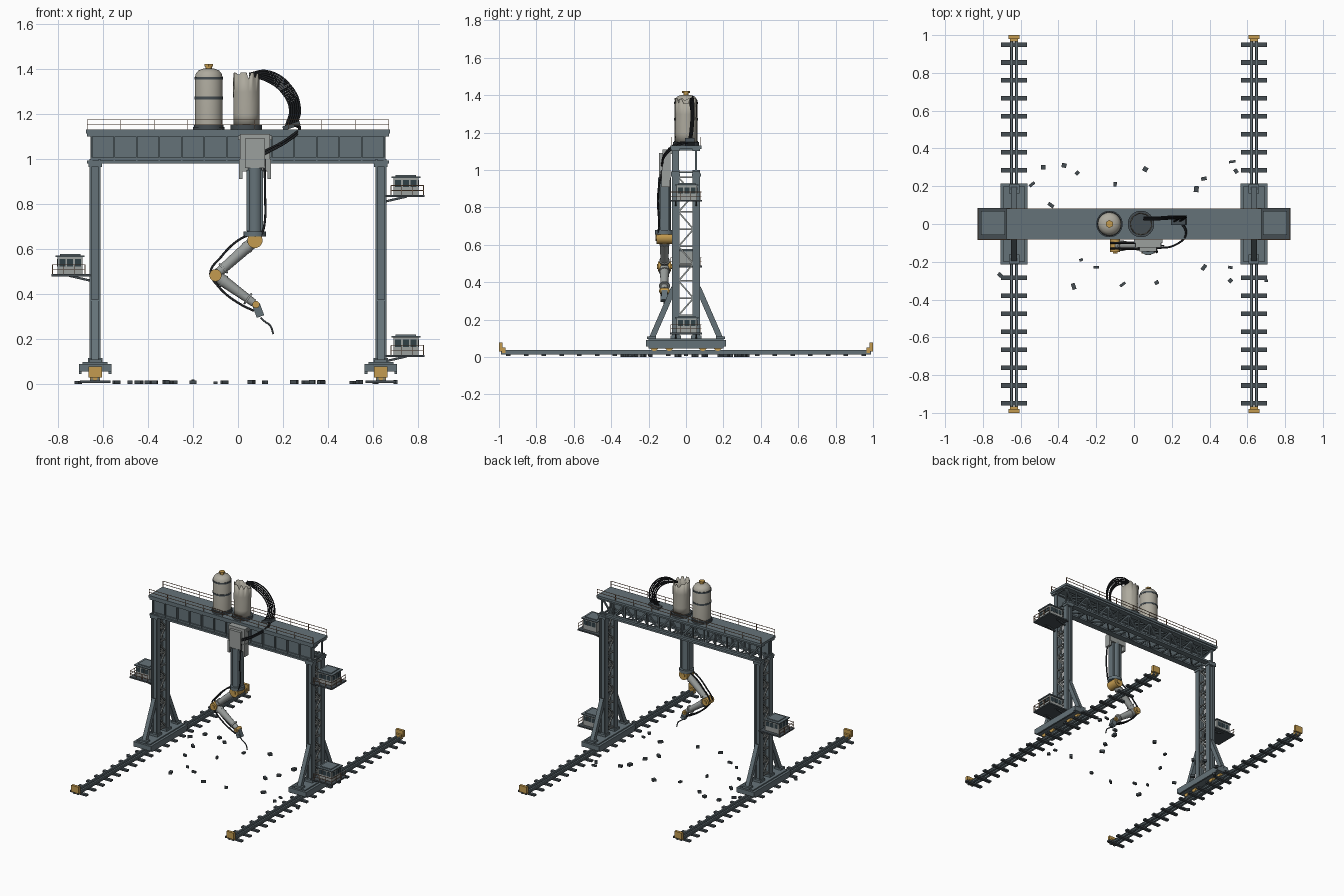
import bpy, bmesh, math, random
from mathutils import Vector, Matrix

if "Cube" in bpy.data.objects:
    bpy.data.objects.remove(bpy.data.objects["Cube"])
random.seed(4)

def mat(name, *c):
    m = bpy.data.materials.new(name)
    m.diffuse_color = (*c, 1)
    m.use_nodes = True
    m.node_tree.nodes["Principled BSDF"].inputs["Base Color"].default_value = m.diffuse_color
    return m

STEEL = mat("blue_steel", .13, .17, .19)
DARK = mat("dark_steel", .06, .075, .085)
LIGHT = mat("pale_steel", .33, .35, .34)
TANK = mat("tank_paint", .42, .40, .34)
OCHRE = mat("ochre", .55, .33, .08)
BLACK = mat("rubber", .015, .017, .02)
RUST = mat("rusty_rail", .35, .2, .12)
GLASS = mat("dark_glass", .03, .05, .06)


class Part:
    """Collects primitives into one mesh object."""
    def __init__(self, name, m):
        self.name, self.m, self.bm = name, m, bmesh.new()

    def box(self, x0, x1, y0, y1, z0, z1, rot=0):
        mx = Matrix.Translation(((x0+x1)/2, (y0+y1)/2, (z0+z1)/2)) @ Matrix.Rotation(rot, 4, 'Z')
        bmesh.ops.create_cube(self.bm, size=1, matrix=mx @ Matrix.Diagonal((x1-x0, y1-y0, z1-z0, 1)))
        return self

    def bar(self, p, q, w, h=None):
        p, q = Vector(p), Vector(q)
        d = q - p
        mx = Matrix.Translation((p+q)/2) @ d.to_track_quat('Z', 'Y').to_matrix().to_4x4()
        bmesh.ops.create_cube(self.bm, size=1, matrix=mx @ Matrix.Diagonal((w, h or w, d.length, 1)))
        return self

    def cyl(self, p, q, r1, r2=None, n=20):
        p, q = Vector(p), Vector(q)
        d = q - p
        mx = Matrix.Translation((p+q)/2) @ d.to_track_quat('Z', 'Y').to_matrix().to_4x4()
        bmesh.ops.create_cone(self.bm, cap_ends=True, segments=n, radius1=r1,
                              radius2=r1 if r2 is None else r2, depth=d.length, matrix=mx)
        return self

    def done(self):
        me = bpy.data.meshes.new(self.name)
        self.bm.to_mesh(me)
        me.materials.append(self.m)
        ob = bpy.data.objects.new(self.name, me)
        bpy.context.collection.objects.link(ob)
        return ob


def hose(name, pts, r, m=BLACK):
    cu = bpy.data.curves.new(name, 'CURVE')
    cu.dimensions, cu.bevel_depth, cu.bevel_resolution, cu.use_fill_caps = '3D', r, 2, True
    s = cu.splines.new('BEZIER')
    s.bezier_points.add(len(pts)-1)
    for b, p in zip(s.bezier_points, pts):
        b.co = p
        b.handle_left_type = b.handle_right_type = 'AUTO'
    cu.materials.append(m)
    ob = bpy.data.objects.new(name, cu)
    bpy.context.collection.objects.link(ob)


def zigzag(part, a, b, off, n, w):
    """Lattice of posts and diagonals between line a-b and that line moved by off."""
    a, b, off = Vector(a), Vector(b), Vector(off)
    for i in range(n):
        p, q = a.lerp(b, i/n), a.lerp(b, (i+1)/n)
        part.bar(p, p + off, w)
        part.bar(*((p, q + off) if i % 2 else (p + off, q)), w)
    part.bar(b, b + off, w)


for side, s in (("left", -1), ("right", 1)):
    X = .635*s
    # track
    rails, sleepers, stops = Part(side+"_rails", STEEL), Part(side+"_sleepers", DARK), Part(side+"_end_stops", OCHRE)
    for o in (-.014, .014):
        rails.box(X+o-.008, X+o+.008, -.99, .99, .014, .021)
        rails.box(X+o-.003, X+o+.003, -.99, .99, .02, .03)
        rails.box(X+o-.006, X+o+.006, -.99, .99, .029, .036)
    for i in range(21):
        y = -.95 + .095*i
        sleepers.box(X-.068, X+.068, y-.012, y+.012, .004, .016)
    for e in (-1, 1):
        stops.box(X-.03, X+.03, e*.98, e, .03, .078)
        stops.box(X-.022, X+.022, e*.965, e*.985, .015, .05)
    for p in (rails, sleepers, stops):
        p.done()
    # bogie with wheels
    bogie, wheels = Part(side+"_bogie", STEEL), Part(side+"_wheels", OCHRE)
    bogie.box(X-.072, X+.072, -.215, .215, .055, .09).box(X-.055, X+.055, -.2, .2, .088, .098)
    bogie.box(X-.072, X-.06, -.2, .2, .045, .06).box(X+.06, X+.072, -.2, .2, .045, .06)
    for y in (-.17, -.09, .09, .17):
        wheels.cyl((X-.025, y, .054), (X+.025, y, .054), .022)
        wheels.box(X-.02, X+.02, y-.015, y+.015, .05, .07)
    bogie.done(), wheels.done()
    # tower: two H columns, lattice, raking struts
    tower, lattice = Part(side+"_tower_columns", STEEL), Part(side+"_tower_lattice", LIGHT)
    for y in (-.055, .055):
        for o in (-.02, .02):
            tower.box(X+o-.005, X+o+.005, y-.02, y+.02, .095, 1.0)
        tower.box(X-.018, X+.018, y-.006, y+.006, .095, 1.0)
        tower.box(X-.032, X+.032, y-.027, y+.027, .095, .115).box(X-.03, X+.03, y-.024, y+.024, .965, .982)
        e = 1 if y > 0 else -1
        tower.bar((X, e*.185, .095), (X, e*.065, .37), .03)
        tower.box(X-.028, X+.028, e*.185-.024, e*.185+.024, .095, .11)
    for o in (-.014, .014):
        zigzag(lattice, (X+o, -.04, .13), (X+o, -.04, .96), (0, .08, 0), 9, .008)
    tower.done(), lattice.done()

# control cabins hung on the outside of the towers
for i, (s, z) in enumerate(((1, .12), (1, .83), (-1, .478))):
    def sb(part, x0, x1, *r):
        part.box(min(s*x0, s*x1), max(s*x0, s*x1), *r)
    n = "cabin_%d_" % (i+1)
    floor, body, win, roof, rail = (Part(n+"floor", DARK), Part(n+"body", LIGHT), Part(n+"windows", GLASS),
                                    Part(n+"roof", STEEL), Part(n+"railing", RUST))
    sb(floor, .655, .828, -.085, .085, z, z+.01)
    for y in (-.055, .055):
        floor.bar((s*.65, y, z-.02), (s*.75, y, z+.003), .01)
    sb(body, .69, .802, -.05, .06, z+.01, z+.086)
    for k in range(3):
        x = .698 + k*.034
        for y in (-.0515, .0585):
            sb(win, x, x+.027, y, y+.003, z+.045, z+.077)
        y = -.042 + k*.034
        sb(win, .8, .8035, y, y+.026, z+.045, z+.077)
    sb(roof, .683, .81, -.058, .068, z+.086, z+.093)
    sb(roof, .70, .79, -.04, .05, z+.093, z+.099)
    for h in (.03, .052):
        rail.bar((s*.68, -.082, z+h), (s*.825, -.082, z+h), .003)
        rail.bar((s*.825, -.082, z+h), (s*.825, .082, z+h), .003)
    for k in range(4):
        rail.bar((s*(.68+.048*k), -.082, z), (s*(.68+.048*k), -.082, z+.052), .003)
        rail.bar((s*.825, -.082+.054*k, z), (s*.825, -.082+.054*k, z+.052), .003)
    for p in (floor, body, win, roof, rail):
        p.done()

# bridge: front plate girder, rear truss, deck
girder, truss, deck = Part("bridge_girder", STEEL), Part("bridge_truss", STEEL), Part("bridge_deck", STEEL)
girder.box(-.655, .655, -.06, -.05, .99, 1.12)
for y0, y1 in ((-.08, -.035), (.035, .075)):
    girder.box(-.67, .67, y0, y1, .98, .993).box(-.67, .67, y0, y1, 1.1, 1.113)
    girder.box(-.655, .655, y0+.012, y0+.02, .99, 1.006)
for i in range(14):
    x = -.65 + .1*i
    girder.box(x-.004, x+.004, -.074, -.038, .99, 1.105)
zigzag(truss, (-.65, .053, .99), (.65, .053, .99), (0, 0, .115), 14, .01)
zigzag(truss, (-.65, -.045, .987), (.65, -.045, .987), (0, .09, 0), 14, .008)
zigzag(truss, (-.65, -.045, 1.108), (.65, -.045, 1.108), (0, .09, 0), 14, .008)
deck.box(-.675, .675, -.083, .083, 1.113, 1.13)
girder.done(), truss.done(), deck.done()
rail = Part("deck_railing", RUST)
for y in (-.08, .08):
    for z in (1.152, 1.174):
        rail.bar((-.67, y, z), (.67, y, z), .003)
    for i in range(10):
        x = -.67 + 1.34*i/9
        rail.bar((x, y, 1.13), (x, y, 1.174), .003)
rail.done()

# intact tank: lathed profile with bands and cap
bm = bmesh.new()
prof = [(0, 1.145), (.062, 1.145), (.062, 1.36), (.058, 1.378), (.046, 1.393), (.025, 1.401), (0, 1.403)]
vs = [bm.verts.new((r, 0, z)) for r, z in prof]
es = [bm.edges.new(e) for e in zip(vs, vs[1:])]
bmesh.ops.spin(bm, geom=vs+es, axis=(0, 0, 1), angle=math.tau, steps=32, use_duplicate=False)
bmesh.ops.remove_doubles(bm, verts=bm.verts, dist=1e-4)
bmesh.ops.recalc_face_normals(bm, faces=bm.faces)
t = Part("tank", TANK)
t.bm = bm
t.done().location.x = -.13
bands = Part("tank_bands", DARK)
for z, r in ((1.13, .07), (1.142, .065), (1.265, .064), (1.352, .064)):
    bands.cyl((-.13, 0, z), (-.13, 0, z+.012), r, n=32)
bands.cyl((.037, 0, 1.13), (.037, 0, 1.15), .07, n=32)
bands.done()
Part("tank_cap", OCHRE).cyl((-.13, 0, 1.4), (-.13, 0, 1.413), .014).cyl((-.13, 0, 1.411), (-.13, 0, 1.422), .021, n=6).done()

# burst tank: open wall with a torn top edge
t = Part("burst_tank", TANK)
rings = []
for k in range(5):
    ring = []
    for i in range(32):
        a, f = math.tau*i/32, k/4
        r = .058 + random.uniform(-.004, .004)*f
        top = 1.385 - random.choice((0, .005, .01, .03))
        z = 1.148 + (top-1.148)*f if k == 4 else 1.148 + .2*f
        ring.append(t.bm.verts.new((.037+r*math.cos(a), r*math.sin(a), z)))
    rings.append(ring)
for a, b in zip(rings, rings[1:]):
    for i in range(32):
        j = (i+1) % 32
        t.bm.faces.new((a[i], a[j], b[j], b[i]))
ob = t.done()
ob.modifiers.new("wall", 'SOLIDIFY').thickness = .004

# carriage and hanging mast
Y = -.115
car = Part("carriage", LIGHT)
car.box(.008, .142, -.125, -.082, .945, 1.11).box(.03, .12, -.145, -.12, .96, 1.09)
for x in (.012, .138):
    car.box(x-.008, x+.008, -.13, -.085, .91, 1.0)
    car.box(x-.012, x+.012, -.1, -.06, 1.085, 1.105)
car.done()
mast = Part("mast", STEEL)
mast.cyl((.075, Y, .67), (.075, Y, .96), .034, n=12)
mast.box(.038, .05, Y-.025, Y+.025, .68, .95).box(.1, .112, Y-.025, Y+.025, .68, .95)
mast.cyl((.075, Y, .655), (.075, Y, .678), .05, n=12)
mast.done()

# jointed arm
S, E, W, H = (Vector(p) for p in ((.075, Y, .638), (-.1, Y, .483), (.08, Y, .353), (.1, Y, .3)))
arm = Part("arm_links", LIGHT)
for a, b, r0, r1 in ((S, E, .026, .021), (E, W, .027, .017)):
    arm.cyl(a.lerp(b, .08), a.lerp(b, .95), r0, r1, 14)
    for f in (.2, .8):
        arm.cyl(a.lerp(b, f-.02), a.lerp(b, f+.02), r0+.002, n=14)
arm.done()
joints = Part("arm_joints", OCHRE)
for p, r, h in ((S, .034, .042), (E, .027, .034), (W, .016, .024)):
    joints.cyl(p-Vector((0, h, 0)), p+Vector((0, h, 0)), r, n=24)
    joints.cyl(p-Vector((0, h+.006, 0)), p+Vector((0, h+.006, 0)), r*.5, n=6)
joints.done()
Part("wrist", STEEL).bar(W, H, .03, .035).bar(H, H.lerp(W, .4), .04, .03).done()
hose("hook", [(.1, Y, .295), (.12, Y, .277), (.143, Y, .26), (.157, Y, .222)], .004, DARK)

# hoses: tank bundle, feed, and arm lines
for i in range(6):
    d, o = .009*(i-2.5), .006*(i % 3-1)
    hose("bundle_hose_%d" % i, [(.05, .03+o, 1.375+d*.2), (.13, .03+o, 1.368+d), (.215+d*.8, .035+o, 1.31+d*.7),
                                (.253+d, .03+o, 1.22), (.235+d, .02+o, 1.145)], .0045)
Part("hose_clamp", DARK).bar((.2, .02, 1.135), (.275, .02, 1.16), .05, .02).done()
for o in (0, .012):
    hose("feed_hose", [(.24+o, .02, 1.15), (.275, -.05, 1.14-o), (.22, -.11, 1.09-o), (.11, -.13, 1.03-o)], .005)
hose("mast_hose", [(.117, -.13, 1.0), (.12, -.15, .86), (.116, -.145, .7), (.1, -.15, .65)], .005)
for y in (-.1, -.13):
    hose("arm_hose_upper", [(.06, y, .668), (-.0, y, .638), (-.075, y, .565), (-.123, y, .49), (-.095, y, .445)], .005)
    hose("arm_hose_lower", [(-.11, y, .46), (-.06, y, .405), (.01, y, .355), (.07, y, .325)], .005)

# scattered rubble
scrap = Part("rubble", DARK)
spots = [(-.54, .21), (-.48, .3), (-.37, .31), (-.3, .27), (-.44, .1), (-.1, .21), (.06, .29), (.33, .185), (.37, .24),
         (.52, .33), (.54, .28), (.61, .28), (-.71, -.27), (-.32, -.33), (-.28, -.19), (-.2, -.23), (-.06, -.32),
         (.12, -.31), (.37, -.23), (.51, -.23), (.51, -.3), (.7, -.3), (-.2, .04), (.25, -.04), (.3, .05), (-.4, -.05)]
for x, y in spots:
    a, b, h = random.uniform(.008, .018), random.uniform(.006, .013), random.uniform(.012, .02)
    scrap.box(x-a, x+a, y-b, y+b, 0, h, random.uniform(0, 3))
scrap.done()

# smooth the round parts, keep hard edges
for o in bpy.context.collection.objects:
    if o.type == 'MESH':
        o.select_set(True)
        bpy.context.view_layer.objects.active = o
bpy.ops.object.shade_smooth_by_angle(angle=math.radians(35))
